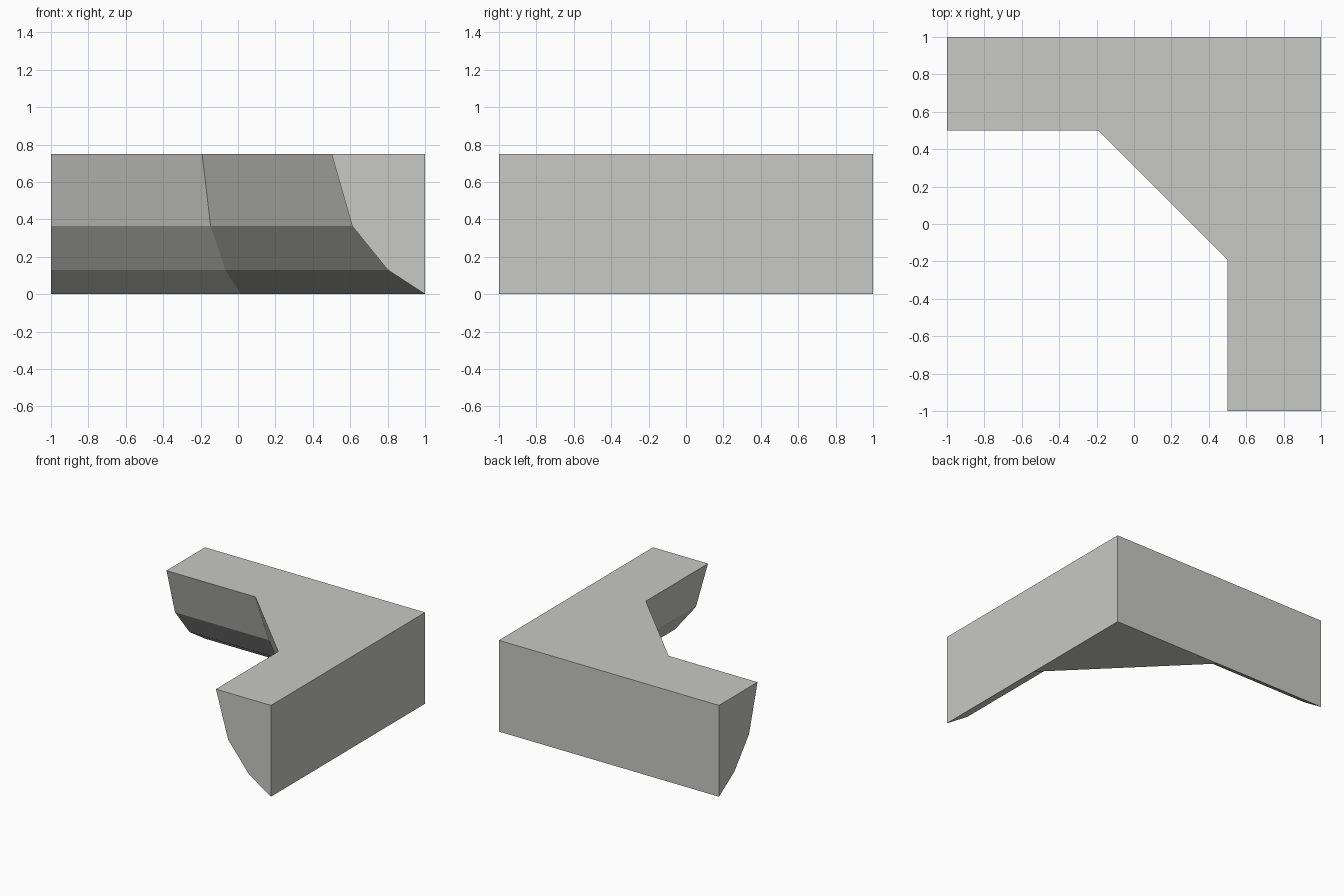
import bpy
import bmesh

cube = bpy.data.objects.get("Cube")
if cube:
    bpy.data.objects.remove(cube, do_unlink=True)

# Warm grey plaster
grey = bpy.data.materials.new("warm_grey")
grey.use_nodes = True
colour = (0.58, 0.58, 0.565, 1)
grey.diffuse_color = colour
grey.node_tree.nodes["Principled BSDF"].inputs["Base Color"].default_value = colour

# Curved moulding section: depth from the back walls, and height
profile = [(0, 0), (0.2, 0.13), (0.39, 0.365), (0.5, 0.75)]
top_z = profile[-1][1]
chamfer = 1.015   # x + y along the bottom edge of the diagonal run

bm = bmesh.new()


def station(place):
    """Place the section at one end or mitre of the path."""
    return [bm.verts.new((*place(d), z)) for d, z in profile]


def mitre(d):
    return chamfer - d * 2 ** 0.5 - (1 - d)


# Section path: back run, diagonal run, side run
stations = [
    station(lambda d: (-1, 1 - d)),
    station(lambda d: (mitre(d), 1 - d)),
    station(lambda d: (1 - d, mitre(d))),
    station(lambda d: (1 - d, -1)),
]
for a, b in zip(stations, stations[1:]):
    for i in range(len(profile) - 1):
        bm.faces.new((a[i], b[i], b[i + 1], a[i + 1]))

# Straight back walls, end caps, top and triangular underside
back_top = bm.verts.new((-1, 1, top_z))
corner_top = bm.verts.new((1, 1, top_z))
side_top = bm.verts.new((1, -1, top_z))
corner_low = bm.verts.new((1, 1, 0))
s0, s1, s2, s3 = stations
bm.faces.new([*s0, back_top])
bm.faces.new([*s3, side_top])
bm.faces.new([s0[0], s1[0], corner_low, corner_top, back_top])
bm.faces.new([s3[0], s2[0], corner_low, corner_top, side_top])
bm.faces.new([s1[0], s2[0], corner_low])
bm.faces.new([s[-1] for s in stations] + [side_top, corner_top, back_top])
bmesh.ops.recalc_face_normals(bm, faces=bm.faces)

mesh = bpy.data.meshes.new("corner_moulding")
bm.to_mesh(mesh)
bm.free()
mesh.materials.append(grey)
moulding = bpy.data.objects.new("corner_moulding", mesh)
bpy.context.collection.objects.link(moulding)
